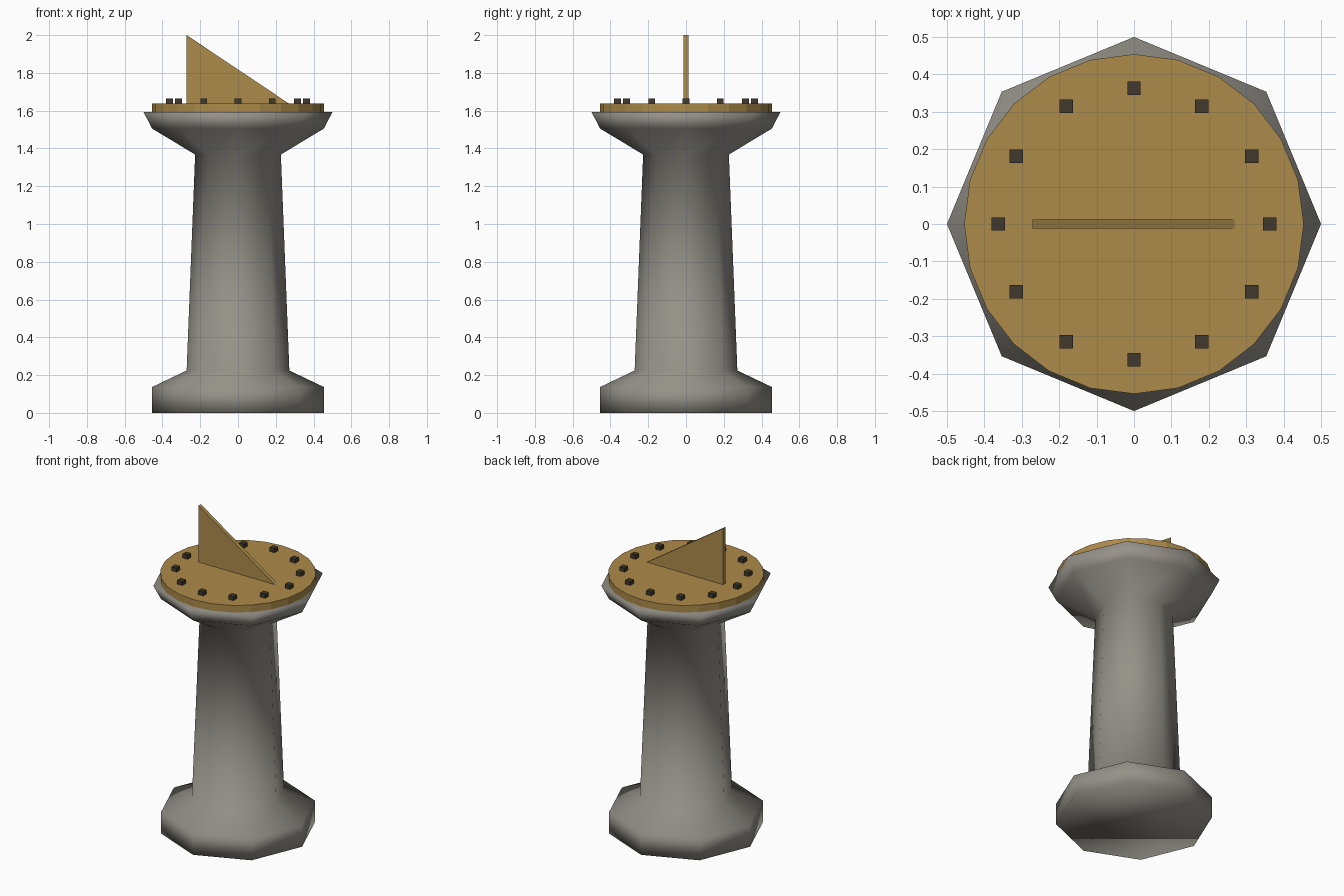
import bpy, bmesh
from math import cos, sin, pi

if "Cube" in bpy.data.objects:
    bpy.data.objects.remove(bpy.data.objects["Cube"])


def material(name, rgb):
    m = bpy.data.materials.new(name)
    m.diffuse_color = (*rgb, 1)
    m.use_nodes = True
    m.node_tree.nodes["Principled BSDF"].inputs["Base Color"].default_value = m.diffuse_color
    return m


def add_object(name, bm, mat, smooth=False):
    bmesh.ops.recalc_face_normals(bm, faces=bm.faces[:])
    for f in bm.faces:
        f.smooth = smooth
    me = bpy.data.meshes.new(name)
    bm.to_mesh(me)
    bm.free()
    me.materials.append(mat)
    ob = bpy.data.objects.new(name, me)
    bpy.context.collection.objects.link(ob)
    return ob


def lathe(name, profile, sides, mat, smooth=False):
    """Capped solid from (radius, z) rings."""
    bm = bmesh.new()
    rings = [[bm.verts.new((r * cos(2 * pi * i / sides), r * sin(2 * pi * i / sides), z))
              for i in range(sides)] for r, z in profile]
    for a, b in zip(rings, rings[1:]):
        for i in range(sides):
            j = (i + 1) % sides
            bm.faces.new((a[i], a[j], b[j], b[i]))
    bm.faces.new(rings[0])
    bm.faces.new(rings[-1])
    return add_object(name, bm, mat, smooth)


stone = material("stone", (0.30, 0.285, 0.25))
brass = material("brass", (0.42, 0.26, 0.07))
dark = material("dark_bronze", (0.05, 0.04, 0.025))

# Octagonal pedestal: plinth, tapered shaft and flared capital
lathe("pedestal", [(0.455, 0), (0.455, 0.137), (0.272, 0.224), (0.227, 1.368),
                   (0.455, 1.505), (0.5, 1.593)], 8, stone, smooth=True)

# Dial plate
lathe("dial_plate", [(0.454, 1.593), (0.454, 1.638)], 24, brass)

# Gnomon: thin upright triangle
bm = bmesh.new()
tri = [(-0.272, 1.636), (0.272, 1.636), (-0.272, 2.0)]
face = bm.faces.new([bm.verts.new((x, -0.0125, z)) for x, z in tri])
ext = bmesh.ops.extrude_face_region(bm, geom=[face])
bmesh.ops.translate(bm, vec=(0, 0.025, 0),
                    verts=[v for v in ext["geom"] if isinstance(v, bmesh.types.BMVert)])
add_object("gnomon", bm, brass)

# Twelve hour markers, all axis-aligned
for i in range(12):
    bm = bmesh.new()
    bmesh.ops.create_cube(bm, size=1)
    bmesh.ops.scale(bm, vec=(0.036, 0.036, 0.026), verts=bm.verts)
    ob = add_object(f"hour_marker_{i + 1}", bm, dark)
    ob.location = (0.363 * cos(i * pi / 6), 0.363 * sin(i * pi / 6), 1.651)
